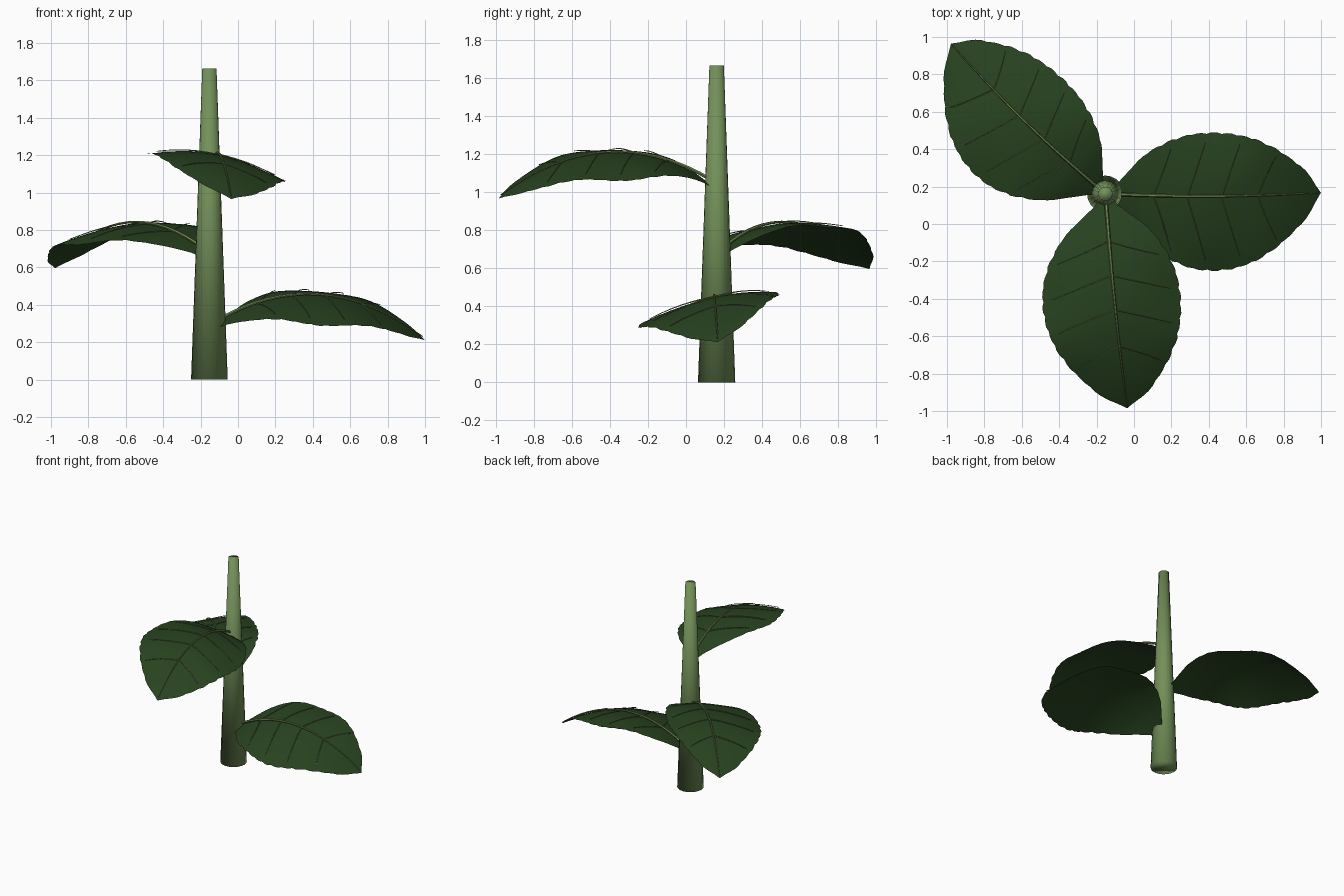
import bpy, bmesh, math
from mathutils import Vector

if "Cube" in bpy.data.objects:
    bpy.data.objects.remove(bpy.data.objects["Cube"])

CX, CY = -0.153, 0.161      # stem axis
LENGTH = 1.152              # leaf length from the stem axis


def material(name, rgb):
    m = bpy.data.materials.new(name)
    m.diffuse_color = (*rgb, 1)
    m.use_nodes = True
    m.node_tree.nodes["Principled BSDF"].inputs["Base Color"].default_value = m.diffuse_color
    return m


STEM = material("stem green", (0.17, 0.28, 0.10))
LEAF = material("leaf dark green", (0.021, 0.056, 0.014))
VEIN = material("vein green", (0.16, 0.24, 0.08))


def finish(bm, name, mat, angle=40):
    mesh = bpy.data.meshes.new(name)
    bm.to_mesh(mesh)
    bm.free()
    ob = bpy.data.objects.new(name, mesh)
    bpy.context.collection.objects.link(ob)
    mesh.materials.append(mat)
    bpy.ops.object.select_all(action='DESELECT')
    ob.select_set(True)
    bpy.context.view_layer.objects.active = ob
    bpy.ops.object.shade_smooth_by_angle(angle=math.radians(angle))
    return ob


# Half width of the blade along its length
WIDTHS = [(0.0, 0.02), (0.05, 0.055), (0.1, 0.125), (0.2, 0.24), (0.3, 0.31),
          (0.4, 0.35), (0.5, 0.361), (0.6, 0.35), (0.7, 0.315),
          (0.8, 0.25), (0.9, 0.155), (0.95, 0.092), (1.0, 0.0)]


def half_width(t):
    for (a, wa), (b, wb) in zip(WIDTHS, WIDTHS[1:]):
        if t <= b:
            return wa + (wb - wa) * (t - a) / (b - a)
    return 0.0


def leaf_point(leaf, t, v, lift=0.0, tooth=0.0):
    """Point on a leaf: t runs base to tip, v runs right (-1) to left (1)."""
    angle, z0, roll, shift, wide, phase = leaf
    w = half_width(t) * v * wide
    if abs(v) > 0.99:
        w += math.copysign(tooth, v)
    side = w + shift * math.sin(math.pi * t) * (0.35 + 0.65 * abs(v))
    z = z0 + 0.73 * t - 0.80 * t * t + roll * w - 0.42 * w * w + lift
    # wavy edge
    z += 0.014 * v * v * math.sin(math.pi * t) * math.cos(math.tau * (t - phase) / 0.48)
    a = math.radians(angle)
    x = t * LENGTH
    return Vector((CX + x * math.cos(a) - side * math.sin(a),
                   CY + x * math.sin(a) + side * math.cos(a), z))


def blade(leaf, name):
    bm = bmesh.new()
    n, cols, start = 42, 10, 0.035
    rows = []
    for i in range(n + 1):
        t = start + (1 - start) * i / n
        tooth = (-0.012, 0.005, 0.011)[i % 3] if 3 < i < n - 1 else 0.0
        # the blade hangs just under its veins, lowest at the base
        sag = -0.014 - 0.022 * max(0, 1 - t / 0.16)
        rows.append([bm.verts.new(leaf_point(leaf, t, 2 * j / cols - 1, sag, tooth))
                     for j in range(cols + 1)])
    for r0, r1 in zip(rows, rows[1:]):
        for j in range(cols):
            bm.faces.new((r0[j + 1], r0[j], r1[j], r1[j + 1]))
    bmesh.ops.remove_doubles(bm, verts=bm.verts, dist=1e-5)
    finish(bm, name, LEAF, 60)


def tube(bm, points, r0, r1, sides=6):
    """Tapered tube along a path, closed at both ends."""
    rings = []
    for i, p in enumerate(points):
        d = (points[min(i + 1, len(points) - 1)] - points[max(i - 1, 0)]).normalized()
        u = d.cross(Vector((0, 0, 1))).normalized()
        w = u.cross(d)
        r = r0 + (r1 - r0) * i / (len(points) - 1)
        rings.append([bm.verts.new(p + r * (u * math.cos(k * math.tau / sides)
                                            + w * math.sin(k * math.tau / sides)))
                      for k in range(sides)])
    for a, b in zip(rings, rings[1:]):
        for k in range(sides):
            m = (k + 1) % sides
            bm.faces.new((a[k], a[m], b[m], b[k]))
    bm.faces.new(rings[0][::-1])
    bm.faces.new(rings[-1])


def veins(leaf, name):
    bm = bmesh.new()
    # midrib
    tube(bm, [leaf_point(leaf, 0.02 + 0.97 * i / 16, 0, -0.003) for i in range(17)],
         0.0105, 0.003)
    # side veins, leaning towards the tip
    for t in (0.22, 0.38, 0.54, 0.71):
        for s in (-1, 1):
            tube(bm, [leaf_point(leaf, t + 0.085 * q / 6, s * 0.88 * q / 6, -0.006)
                      for q in range(7)], 0.004, 0.002, 5)
    bmesh.ops.recalc_face_normals(bm, faces=bm.faces)
    finish(bm, name, VEIN)


# Tapered stem, softly shaded over its ends
bm = bmesh.new()
bmesh.ops.create_cone(bm, cap_ends=True, segments=20, radius1=0.098, radius2=0.038,
                      depth=1.665)
bmesh.ops.translate(bm, verts=bm.verts, vec=(CX, CY, 1.665 / 2))
finish(bm, "stem", STEM, 180)

# Leaves: direction, base height, sideways roll, shift of the edges, width, wave phase
LEAVES = {"lower": (0.3, 0.295, 0.23, -0.045, 1.0, 0.28),
          "middle": (135.8, 0.68, -0.13, 0.065, 0.94, 0.25),
          "upper": (275.8, 1.05, -0.20, -0.025, 1.0, 0.21)}
for label, leaf in LEAVES.items():
    blade(leaf, label + "_leaf")
    veins(leaf, label + "_leaf_veins")
